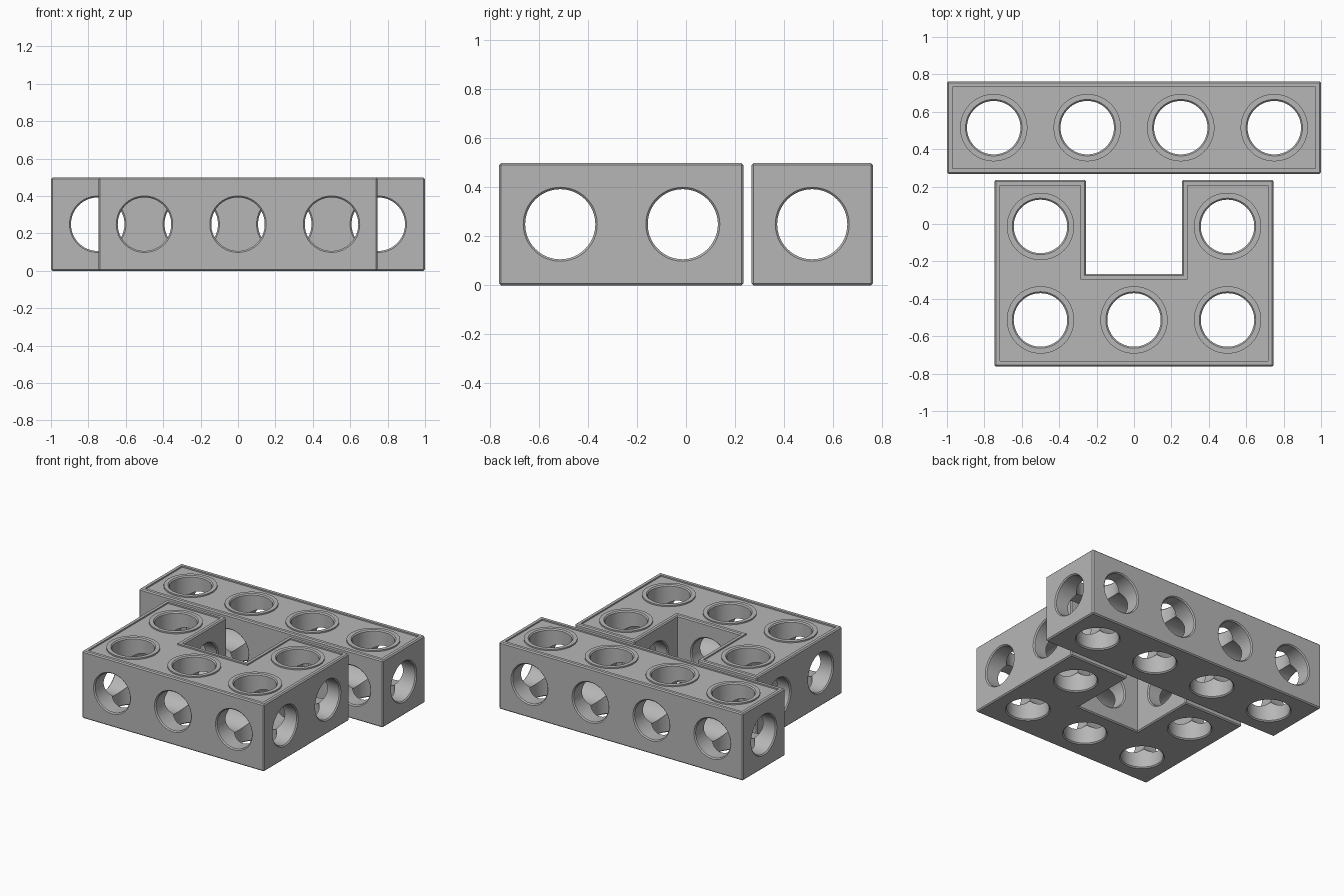
import bpy, bmesh, math
from mathutils import Matrix, Vector

if "Cube" in bpy.data.objects:
    bpy.data.objects.remove(bpy.data.objects["Cube"])

H = 0.498        # block height
MID = H / 2
R = 0.143        # bore radius
CH = 0.008       # chamfer on edges and bore mouths

grey = bpy.data.materials.new("grey plastic")
grey.diffuse_color = (0.47, 0.47, 0.47, 1)
grey.use_nodes = True
grey.node_tree.nodes["Principled BSDF"].inputs["Base Color"].default_value = grey.diffuse_color


def make_object(name, bm):
    bmesh.ops.recalc_face_normals(bm, faces=bm.faces[:])
    mesh = bpy.data.meshes.new(name)
    bm.to_mesh(mesh)
    bm.free()
    mesh.materials.append(grey)
    ob = bpy.data.objects.new(name, mesh)
    bpy.context.collection.objects.link(ob)
    return ob


def prism(name, outline, z0, z1, chamfer=0.0):
    """Extruded outline, with all convex edges optionally chamfered."""
    bm = bmesh.new()
    face = bm.faces.new([bm.verts.new((x, y, z0)) for x, y in outline])
    top = bmesh.ops.extrude_face_region(bm, geom=[face])["geom"]
    verts = [v for v in top if isinstance(v, bmesh.types.BMVert)]
    bmesh.ops.translate(bm, verts=verts, vec=(0, 0, z1 - z0))
    bmesh.ops.recalc_face_normals(bm, faces=bm.faces[:])
    if chamfer:
        edges = [e for e in bm.edges if e.is_convex]
        bmesh.ops.bevel(bm, geom=edges, offset=chamfer, segments=1,
                        profile=0.5, affect='EDGES')
    return make_object(name, bm)


def bore(axis, centre, a, b, r=R, flare=CH, n=64):
    """Round cutter from a to b along an axis, flared at both mouths."""
    out = 0.01
    profile = [(a - out, r + flare + out * (flare > 0)), (b + out, r + flare + out * (flare > 0))]
    if flare:
        profile[1:1] = [(a + flare, r), (b - flare, r)]
    bm = bmesh.new()
    rings = [[bm.verts.new((rad * math.cos(2 * math.pi * i / n),
                            rad * math.sin(2 * math.pi * i / n), t))
              for i in range(n)] for t, rad in profile]
    for lo, hi in zip(rings, rings[1:]):
        for i in range(n):
            j = (i + 1) % n
            bm.faces.new((lo[i], lo[j], hi[j], hi[i]))
    bm.faces.new(rings[0])
    bm.faces.new(rings[-1])
    turn = {'x': Matrix.Rotation(math.pi / 2, 4, 'Y'),
            'y': Matrix.Rotation(-math.pi / 2, 4, 'X'),
            'z': Matrix.Identity(4)}[axis]
    bm.transform(Matrix.Translation(Vector(centre)) @ turn)
    return make_object("bore_cutter", bm)


def subtract(ob, cutter):
    mod = ob.modifiers.new("cut", 'BOOLEAN')
    mod.operation = 'DIFFERENCE'
    mod.solver = 'MANIFOLD'
    mod.object = cutter
    bpy.context.view_layer.objects.active = ob
    bpy.ops.object.modifier_apply(modifier=mod.name)
    bpy.data.objects.remove(cutter, do_unlink=True)


def build_block(name, outline, recess, cells, x_bores, y_bores):
    block = prism(name, outline, 0, H, CH)
    # shallow recessed top field, leaving a border lip and rims round the bores
    field = prism("field_cutter", recess, H - 0.01, H + 0.02)
    for x, y in cells:
        subtract(field, bore('z', (x, y, 0), H - 0.05, H + 0.05, 0.18, 0))
    subtract(block, field)
    # bores along all three axes
    for x, y in cells:
        subtract(block, bore('z', (x, y, 0), 0, H))
    for y, a, b in x_bores:
        subtract(block, bore('x', (0, y, MID), a, b))
    for x, a, b in y_bores:
        subtract(block, bore('y', (x, 0, MID), a, b))
    bpy.ops.object.select_all(action='DESELECT')
    block.select_set(True)
    bpy.context.view_layer.objects.active = block
    bpy.ops.object.shade_smooth_by_angle(angle=math.radians(25))


def rect(x0, x1, y0, y1):
    return [(x0, y0), (x1, y0), (x1, y1), (x0, y1)]


def u_shape(w, y0, y1, nw, ny):
    return [(-w, y0), (w, y0), (w, y1), (nw, y1),
            (nw, ny), (-nw, ny), (-nw, y1), (-w, y1)]


LIP = 0.03

# straight four-hole bar
y0, y1, ym = 0.268, 0.762, 0.515
xs = (-0.75, -0.25, 0.25, 0.75)
build_block("straight_bar", rect(-1, 1, y0, y1),
            rect(-1 + LIP, 1 - LIP, y0 + LIP, y1 - LIP),
            [(x, ym) for x in xs],
            [(ym, -1, 1)], [(x, y0, y1) for x in xs])

# U-shaped five-hole block
w, nw = 0.747, 0.256
y0, y1, ny = -0.762, 0.235, -0.268
ya, yb = -0.513, -0.013
build_block("u_block", u_shape(w, y0, y1, nw, ny),
            u_shape(w - LIP, y0 + LIP, y1 - LIP, nw + LIP, ny - LIP),
            [(-0.5, ya), (0, ya), (0.5, ya), (-0.5, yb), (0.5, yb)],
            [(ya, -w, w), (yb, -w, -nw), (yb, nw, w)],
            [(-0.5, y0, y1), (0, y0, ny), (0.5, y0, y1)])
